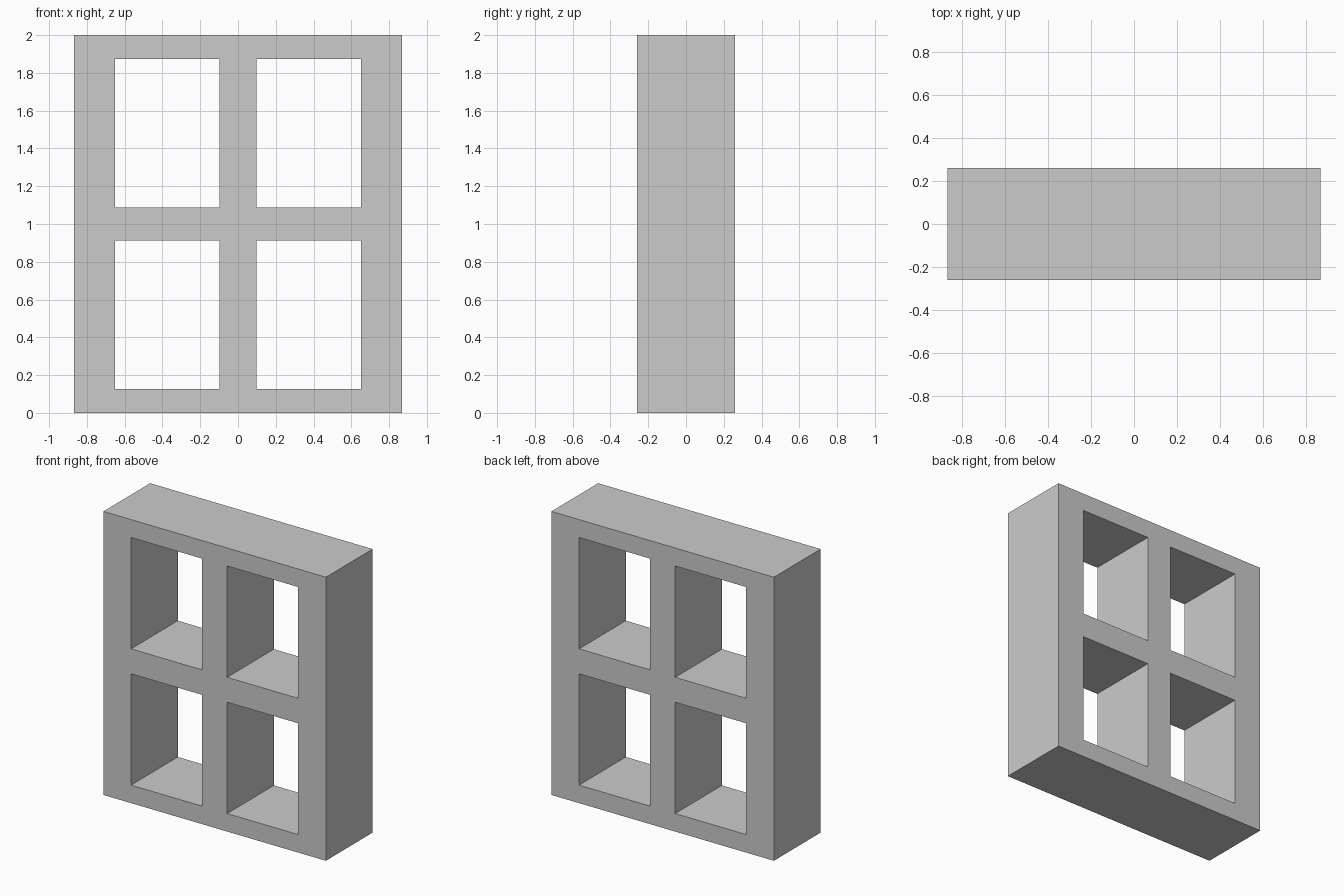
import bpy
import bmesh

if "Cube" in bpy.data.objects:
    bpy.data.objects.remove(bpy.data.objects["Cube"])

HALF_DEPTH = 0.26
XS = [-0.868, -0.652, -0.098, 0.098, 0.652, 0.868]   # stile and opening edges
ZS = [0.0, 0.127, 0.912, 1.088, 1.873, 2.0]          # rail and opening edges

bm = bmesh.new()

# Front face as a grid, leaving out the four openings
grid = [[bm.verts.new((x, -HALF_DEPTH, z)) for z in ZS] for x in XS]
for i in range(len(XS) - 1):
    for j in range(len(ZS) - 1):
        if i % 2 and j % 2:
            continue
        bm.faces.new((grid[i][j], grid[i + 1][j], grid[i + 1][j + 1], grid[i][j + 1]))

# Extrude to the back, keeping the front faces so the frame is a closed solid
result = bmesh.ops.extrude_face_region(bm, geom=bm.faces[:], use_keep_orig=True)
moved = [g for g in result["geom"] if isinstance(g, bmesh.types.BMVert)]
bmesh.ops.translate(bm, verts=moved, vec=(0, 2 * HALF_DEPTH, 0))
bmesh.ops.recalc_face_normals(bm, faces=bm.faces[:])

mesh = bpy.data.meshes.new("window_frame")
bm.to_mesh(mesh)
bm.free()
frame = bpy.data.objects.new("window_frame", mesh)
bpy.context.collection.objects.link(frame)
